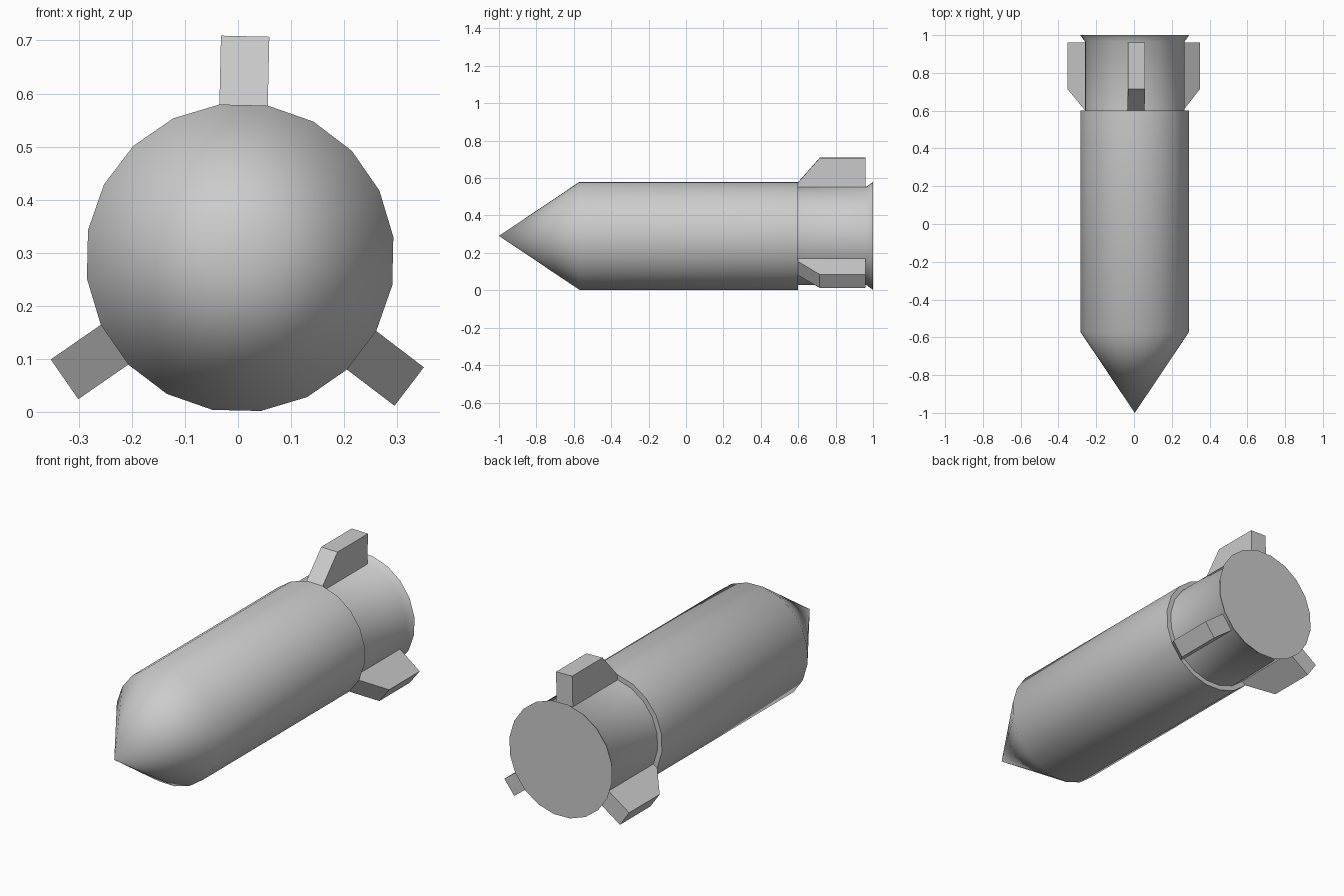
import bpy, bmesh, math
from mathutils import Vector

if "Cube" in bpy.data.objects:
    bpy.data.objects.remove(bpy.data.objects["Cube"])

SIDES = 20
CX, CZ = 0.004, 0.291          # body axis
TURN = math.radians(7.7)       # rotation of the facets
R, R_TAIL = 0.291, 0.266


def make_object(name, bm, smooth=False):
    bmesh.ops.recalc_face_normals(bm, faces=bm.faces)
    mesh = bpy.data.meshes.new(name)
    bm.to_mesh(mesh)
    bm.free()
    obj = bpy.data.objects.new(name, mesh)
    bpy.context.collection.objects.link(obj)
    if smooth:
        bpy.ops.object.select_all(action='DESELECT')
        obj.select_set(True)
        bpy.context.view_layer.objects.active = obj
        bpy.ops.object.shade_smooth_by_angle(angle=math.radians(42))
    return obj


def point(r, y, angle, side=0.0):
    # radial direction plus a sideways offset in the x-z plane
    c, s = math.cos(angle), math.sin(angle)
    return Vector((CX + r * c - side * s, y, CZ + r * s + side * c))


# Body: pointed nose, cylinder, stepped-in tail and flared rim
bm = bmesh.new()
tip = bm.verts.new(point(0, -1, 0))
rings = []
for r, y in [(R, -0.57), (R, 0.60), (R_TAIL, 0.60), (R_TAIL, 0.965), (R, 1.0)]:
    rings.append([bm.verts.new(point(r, y, TURN + i * math.tau / SIDES))
                  for i in range(SIDES)])
for i in range(SIDES):
    j = (i + 1) % SIDES
    bm.faces.new((tip, rings[0][i], rings[0][j]))
    for a, b in zip(rings, rings[1:]):
        bm.faces.new((a[i], b[i], b[j], a[j]))
bm.faces.new(rings[-1])
make_object("body", bm, smooth=True)


# Fins: swept blocks, each one facet wide
def fin(name, angle, outer):
    half = R * math.sin(math.pi / SIDES)
    profile = [(0.255, 0.60), (0.287, 0.60), (outer, 0.715),
               (outer, 0.96), (0.255, 0.96)]
    bm = bmesh.new()
    left, right = [[bm.verts.new(point(r, y, angle, s)) for r, y in profile]
                   for s in (-half, half)]
    bm.faces.new(left)
    bm.faces.new(right)
    n = len(profile)
    for i in range(n):
        j = (i + 1) % n
        bm.faces.new((left[i], left[j], right[j], right[i]))
    make_object(name, bm)


facet = math.tau / SIDES
first = TURN + 4.5 * facet
fin("top_fin", first, 0.417)
fin("left_fin", first + 7 * facet, 0.402)
fin("right_fin", first - 7 * facet, 0.400)
